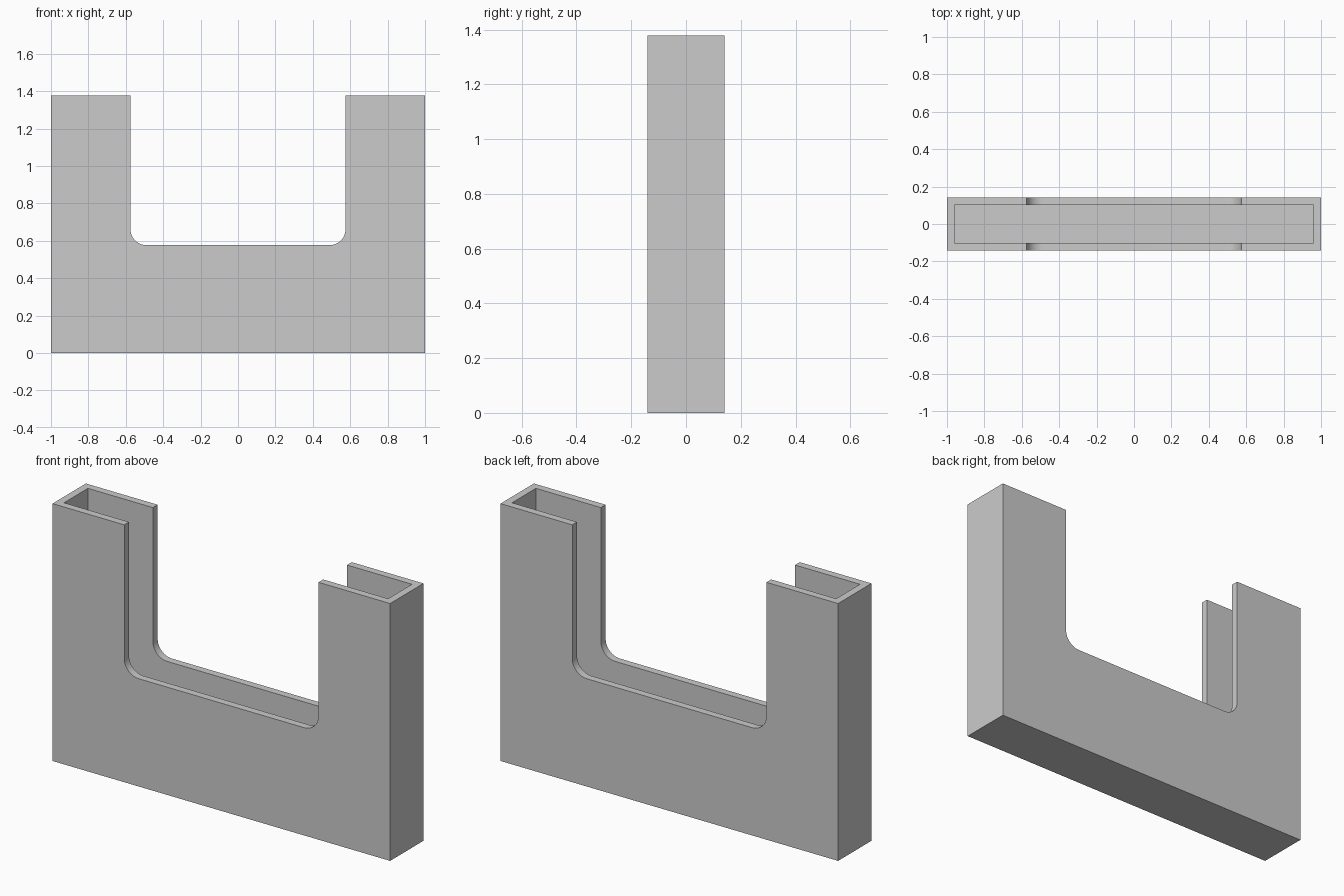
import bpy
import bmesh
from math import cos, sin, pi

HALF_X, HALF_Y, HEIGHT = 1.0, 0.141, 1.378
WALL = 0.04
NOTCH_X, NOTCH_Z, FILLET = 0.575, 0.577, 0.085
ARC_STEPS = 12

cube = bpy.data.objects.get("Cube")
if cube:
    bpy.data.objects.remove(cube, do_unlink=True)

grey = bpy.data.materials.new("plain grey")
grey.use_nodes = True
colour = (0.6, 0.6, 0.6, 1.0)
grey.diffuse_color = colour
grey.node_tree.nodes["Principled BSDF"].inputs["Base Color"].default_value = colour


def extrude_profile(name, points, half_depth):
    """Solid made from an x-z outline, extruded evenly along y."""
    bm = bmesh.new()
    face = bm.faces.new([bm.verts.new((x, -half_depth, z)) for x, z in points])
    grown = bmesh.ops.extrude_face_region(bm, geom=[face])
    moved = [g for g in grown["geom"] if isinstance(g, bmesh.types.BMVert)]
    bmesh.ops.translate(bm, verts=moved, vec=(0, 2 * half_depth, 0))
    bmesh.ops.recalc_face_normals(bm, faces=bm.faces)
    mesh = bpy.data.meshes.new(name)
    bm.to_mesh(mesh)
    bm.free()
    mesh.materials.append(grey)
    obj = bpy.data.objects.new(name, mesh)
    bpy.context.collection.objects.link(obj)
    return obj


# Right half of the outline, then mirrored into a U with filleted inner corners
right = [(HALF_X, 0), (HALF_X, HEIGHT), (NOTCH_X, HEIGHT)]
for i in range(ARC_STEPS + 1):
    a = -i / ARC_STEPS * pi / 2
    right.append((NOTCH_X - FILLET + FILLET * cos(a),
                  NOTCH_Z + FILLET + FILLET * sin(a)))
outline = right + [(-x, z) for x, z in reversed(right)]
holder = extrude_profile("u_shaped_holder", outline, HALF_Y)

# Hollow the inside, leaving side walls and a floor
inner = HALF_X - WALL
top = HEIGHT + WALL
cavity = extrude_profile(
    "cavity_cutter",
    [(-inner, WALL), (inner, WALL), (inner, top), (-inner, top)],
    HALF_Y - WALL)
cavity.hide_render = True

cut = holder.modifiers.new("hollow", 'BOOLEAN')
cut.operation = 'DIFFERENCE'
cut.solver = 'EXACT'
cut.object = cavity
bpy.context.view_layer.objects.active = holder
holder.select_set(True)
bpy.ops.object.modifier_apply(modifier=cut.name)
bpy.data.objects.remove(cavity, do_unlink=True)

# Smooth the fillets, keep the corners sharp
bpy.ops.object.shade_smooth_by_angle(angle=pi / 6)
